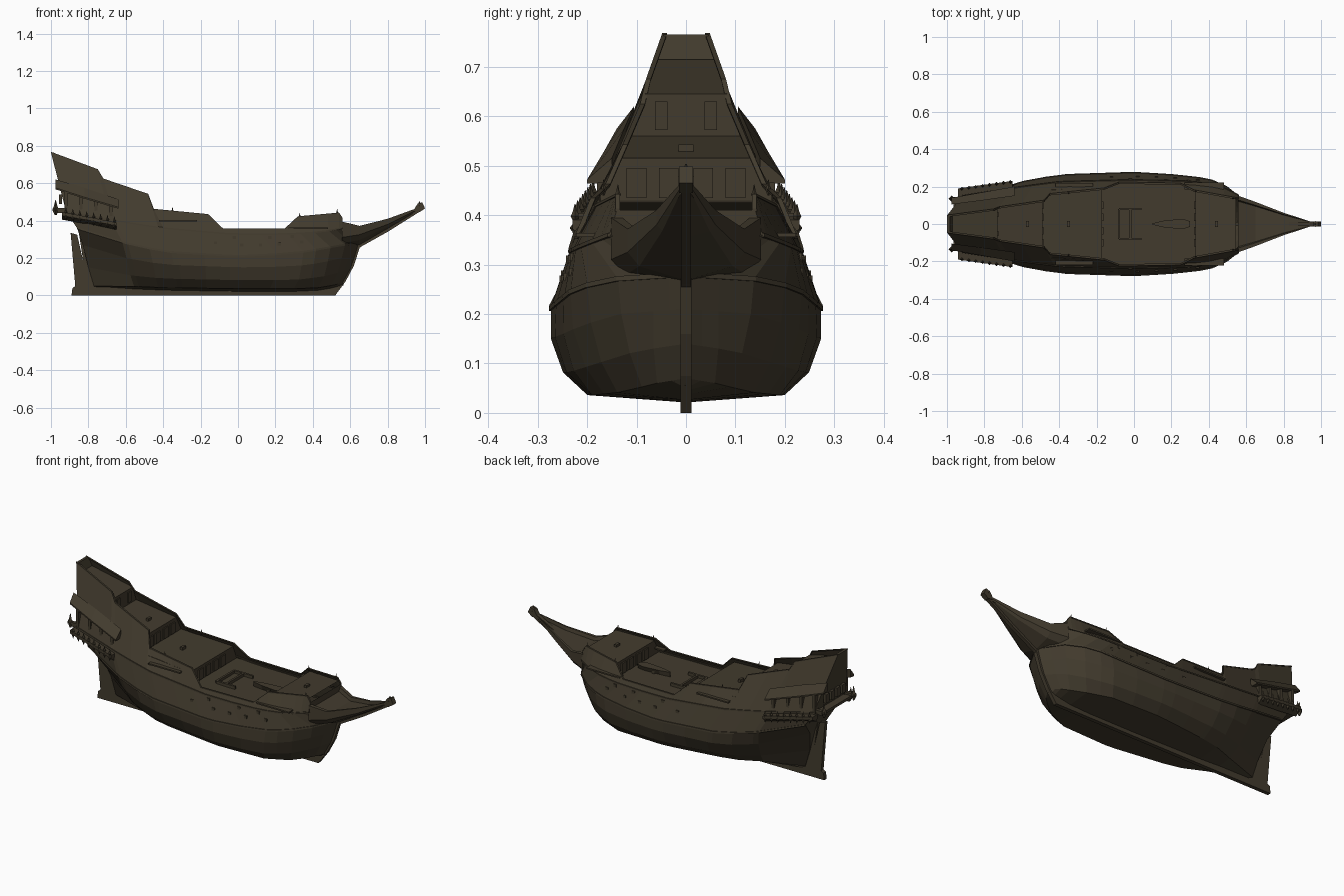
import bpy, bmesh, math

if "Cube" in bpy.data.objects:
    bpy.data.objects.remove(bpy.data.objects["Cube"])

wood = bpy.data.materials.new("dark weathered wood")
wood.diffuse_color = (0.055, 0.044, 0.027, 1)
wood.use_nodes = True
wood.node_tree.nodes["Principled BSDF"].inputs["Base Color"].default_value = wood.diffuse_color


def loft(name, rows, ring=True, caps=True):
    """Skin rows of points; ring closes each row, caps fills the ends."""
    bm = bmesh.new()
    vs = [[bm.verts.new(p) for p in r] for r in rows]
    n = len(rows[0])
    for a, b in zip(vs, vs[1:]):
        for i in range(n if ring else n - 1):
            j = (i + 1) % n
            bm.faces.new((a[i], a[j], b[j], b[i]))
    if ring and caps:
        bm.faces.new(vs[0])
        bm.faces.new(vs[-1])
    if not ring and caps:                    # flat strips across a U section
        for r in (vs[0], vs[-1]):
            for i in range(n // 2):
                k = [r[i], r[i + 1], r[n - 2 - i], r[n - 1 - i]]
                k = list(dict.fromkeys(k))
                if len(k) > 2:
                    bm.faces.new(k)
    bmesh.ops.remove_doubles(bm, verts=bm.verts, dist=0.0005)
    bmesh.ops.recalc_face_normals(bm, faces=bm.faces)
    me = bpy.data.meshes.new(name)
    bm.to_mesh(me)
    bm.free()
    me.materials.append(wood)
    ob = bpy.data.objects.new(name, me)
    bpy.context.collection.objects.link(ob)
    return ob


def box(name, x0, x1, y0, y1, z0, z1):
    return loft(name, [[(x, y0, z0), (x, y1, z0), (x, y1, z1), (x, y0, z1)] for x in (x0, x1)])


def plate(name, profile, t):
    """Side profile in x,z given a half thickness in y."""
    return loft(name, [[(x, y, z) for x, z in profile] for y in (-t, t)])


def spike(name, x, y, z0, z1, r):
    """Slim faceted finial, widest low down."""
    def ring(z, q):
        return [(x + q * math.cos(a), y + q * math.sin(a), z) for a in (0, 1.57, 3.14, 4.71)]
    h = z1 - z0
    return loft(name, [ring(z0, r * .3), ring(z0 + h * .35, r), ring(z0 + h * .6, r * .5), ring(z1, r * .1)])


def at(curve, x):
    """Interpolate a curve of (x, y, z) points at x."""
    if x <= curve[0][0]:
        return curve[0][1:]
    for a, b in zip(curve, curve[1:]):
        if x <= b[0]:
            f = (x - a[0]) / (b[0] - a[0])
            return a[1] + f * (b[1] - a[1]), a[2] + f * (b[2] - a[2])
    return curve[-1][1:]


# Hull lines from the floor up to the stepped top rail
floor = [(-.77, .012, .05), (-.6, .07, .05), (-.4, .15, .042), (0, .2, .036), (.3, .19, .036),
         (.45, .13, .042), (.53, .06, .06), (.565, 0, .07)]
bilge = [(-.80, .015, .15), (-.6, .13, .11), (-.4, .21, .09), (0, .25, .082), (.3, .237, .082),
         (.45, .18, .1), (.55, .1, .125), (.605, 0, .14)]
beam = [(-.83, .055, .27), (-.6, .19, .2), (-.4, .255, .165), (0, .275, .15), (.3, .26, .155),
        (.45, .215, .175), (.55, .14, .2), (.63, 0, .21)]
wale = [(-.86, .14, .36), (-.6, .225, .28), (-.4, .262, .235), (0, .275, .21), (.3, .257, .225),
        (.45, .227, .25), (.56, .16, .27), (.65, 0, .28)]
rail = [(-.92, .15, .45), (-.6, .2, .39), (-.4, .225, .36), (0, .236, .325), (.3, .228, .33),
        (.45, .207, .34), (.56, .155, .36)]
top = [(-1, .045, .765), (-.75, .078, .672), (-.72, .09, .622), (-.48, .125, .54), (-.45, .16, .46),
       (-.16, .19, .432), (-.08, .222, .355), (.25, .216, .355), (.32, .18, .42), (.54, .14, .44),
       (.56, .14, .41)]
levels = [floor, bilge, beam, wale, rail, top]
stations = sorted({p[0] for p in top} | {-.6, -.3, .1, .4, .48, .52})


def on(curve, s):
    """Point on a hull line for a station, stretched to the line's own length."""
    lo, hi = curve[0][0], curve[-1][0]
    x = lo + (hi - lo) * (s + 1) / 1.56
    return (x, *at(curve, x))


def half(x, z):
    """Half breadth of the hull at x, z."""
    pts = [at(c, x) for c in levels]
    for (y0, z0), (y1, z1) in zip(pts, pts[1:]):
        if z <= z1:
            return y0 + (y1 - y0) * max(0, (z - z0) / (z1 - z0))
    return pts[-1][0]


rows = []
for s in stations:
    side = [on(c, s) for c in levels]
    x, _, z = side[0]
    rows.append([(a, -b, c) for a, b, c in reversed(side)] + [(x, 0, z - .015)] + side)
loft("hull", rows, ring=False)

# Stepped decks and their bulkheads
deck = [(-.985, .715), (-.73, .645), (-.73, .56), (-.49, .515), (-.49, .43), (-.17, .41), (-.17, .33),
        (.0, .325), (.33, .325), (.33, .405), (.545, .425)]
loft("decks", [[(x, -half(x, z) + .003, z), (x, half(x, z) - .003, z)] for x, z in deck],
     ring=False, caps=False)

# Keel, stem and rudder
plate("keel", [(-.80, 0), (.52, 0), (.55, .05), (.5, .04), (-.78, .045)], .011)
plate("stem", [(.5, .0), (.52, 0), (.575, .075), (.62, .16), (.655, .27), (.63, .28), (.58, .13), (.5, .04)], .011)
plate("rudder", [(-.89, 0), (-.79, 0), (-.80, .06), (-.86, .325), (-.895, .335), (-.87, .05), (-.885, .04)], .011)
plate("sternpost", [(-.80, 0), (-.76, 0), (-.76, .05), (-.82, .33), (-.85, .33)], .011)

# Beakhead with sunken floor
beak = [(.555, .152, .395, .31, .25), (.65, .118, .372, .325, .268), (.8, .06, .41, .38, .355),
        (.96, .008, .468, .46, .45)]
loft("beakhead", [[(x, 0, k), (x, y * .8, (k + m) / 2), (x, y, m), (x, y, t), (x, y * .85, t),
                   (x, y * .8, t - .02), (x, -y * .8, t - .02), (x, -y * .85, t), (x, -y, t),
                   (x, -y, m), (x, -y * .8, (k + m) / 2)] for x, y, t, m, k in beak])
plate("beak_knee", [(.63, .24), (.66, .262), (.8, .34), (.975, .45), (.97, .475), (.8, .385), (.63, .30)], .01)

# Figurehead
plate("figurehead_body", [(.935, .45), (.97, .445), (1.0, .465), (.985, .498), (.96, .49)], .014)
spike("figurehead_head", .97, 0, .465, .503, .016)

# Stern board, transom windows and balcony
loft("stern_board", [[(-1, -.045, .765), (-1, .045, .765), (-.985, .056, .715), (-.985, -.056, .715)],
                     [(-.985, -.045, .765), (-.985, .045, .765), (-.97, .056, .715), (-.97, -.056, .715)]])
box("stern_balcony", -.965, -.90, -.14, .14, .44, .455)
for y in (-.075, -.025, .025, .075):
    box("stern_window", -.957, -.94, y - .015, y + .015, .49, .54)

# Doors and windows on each bulkhead
for y in (-.05, .05):
    box("poop_window", -.732, -.724, y - .013, y + .013, .572, .63)
for y in (-.1, -.035, .035, .1):
    box("quarterdeck_arch", -.492, -.483, y - .02, y + .02, .435, .495)
    box("waist_door", -.172, -.163, y - .02, y + .02, .335, .395)
    box("forecastle_door", .322, .331, y - .02, y + .02, .33, .39)

# Waist hatch frame, ship's boat and deck fittings
for y in (-.08, .08):
    box("hatch_side", -.08, .04, y - .006, y + .006, .32, .342)
for x in (-.08, -.02):
    box("hatch_end", x - .006, x + .006, -.08, .08, .32, .342)
loft("ships_boat", [[(x, -w, .355), (x, w, .355), (x, w * .5, .328), (x, -w * .5, .328)]
                    for x, w in ((.10, .004), (.16, .018), (.26, .028), (.3, .015))])
for x, z in ((-.35, .42), (-.57, .525), (.2, .325), (.44, .41)):
    box("deck_fitting", x - .008, x + .008, -.015, .015, z - .005, z + .018)

for sgn in (-1, 1):
    # Strakes and cap rail following the hull lines
    for name, c, h in (("lower_strake", wale, .005), ("upper_strake", rail, .004), ("cap_rail", top, .003)):
        pts = [on(c, s) for s in stations]
        loft(name, [[(x, sgn * (y - .006), z - h), (x, sgn * (y + .004), z - h),
                     (x, sgn * (y + .003), z + h), (x, sgn * (y - .007), z + h)] for x, y, z in pts])
    # Sloping eave over the quarter gallery
    eave = [(-.975, .105, .62, .14, .575), (-.82, .125, .575, .168, .525), (-.64, .15, .515, .2, .472)]
    loft("gallery_eave", [[(x, sgn * a, b), (x, sgn * c, d), (x, sgn * c, d - .008), (x, sgn * a, b - .05)]
                          for x, a, b, c, d in eave])
    # Quarter gallery walkway with finials and pendants
    walk = [(-.94, .14, .19, .435), (-.8, .16, .21, .41), (-.65, .19, .23, .38)]
    loft("gallery_walk", [[(x, sgn * a, z + .01), (x, sgn * b, z + .01), (x, sgn * b, z - .008),
                           (x, sgn * (a + .01), z - .03)] for x, a, b, z in walk])
    for i in range(8):
        x = -.92 + i * .037
        y, z = .188 + i * .0052, .432 - i * .0068
        spike("gallery_finial", x, sgn * y, z, z + .038, .009)
        spike("gallery_pendant", x, sgn * y, z, z - .03, .011)
    # Gallery supports between walkway and eave
    for x, y, z in ((-.92, .15, .44), (-.84, .155, .42), (-.76, .165, .4), (-.68, .18, .385)):
        box("gallery_post", x - .008, x + .008, sgn * (y - .03), sgn * y, z, z + .11)
    # Stern corner ornaments
    spike("stern_lantern", -.975, sgn * .135, .43, .51, .018)
    box("lantern_bracket", -.985, -.90, sgn * .125, sgn * .145, .455, .467)
    # Channels, gun ports and rail pins
    for x0, x1, z in ((-.42, -.22, .4), (.27, .48, .36)):
        y = half((x0 + x1) / 2, z)
        box("channel", x0, x1, sgn * (y - .02), sgn * (y + .018), z - .004, z + .004)
    for x, z in ((-.12, .28), (.02, .27), (.12, .27), (.22, .275), (.34, .285), (-.02, .31), (.17, .31), (.29, .315)):
        y = half(x, z)
        box("gun_port", x - .009, x + .009, sgn * (y - .008), sgn * (y + .002), z - .008, z + .008)
    for x, z in ((-.35, .45), (.33, .42), (.53, .44)):
        y = half(x, z) - .004
        spike("rail_pin", x, sgn * y, z - .01, z + .022, .006)
